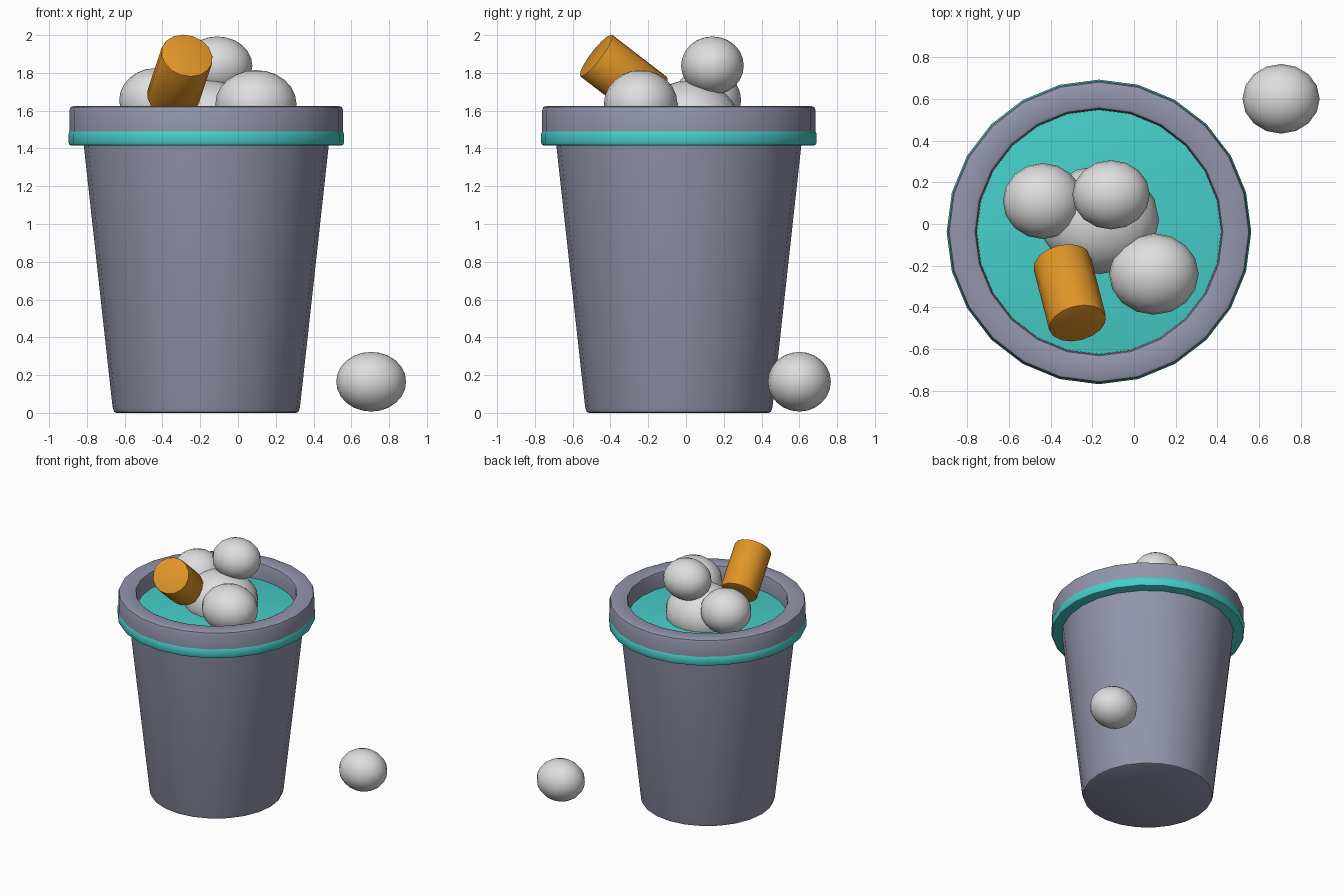
import bpy
import bmesh
import math
from mathutils import Vector

if "Cube" in bpy.data.objects:
    bpy.data.objects.remove(bpy.data.objects["Cube"])

CX, CY = -0.168, -0.038   # axis of the bin
SIDES = 24


def material(name, rgb):
    m = bpy.data.materials.new(name)
    m.diffuse_color = (*rgb, 1.0)
    m.use_nodes = True
    m.node_tree.nodes["Principled BSDF"].inputs["Base Color"].default_value = m.diffuse_color
    return m


GREY = material("slate grey", (0.29, 0.30, 0.41))
TEAL = material("teal", (0.062, 0.62, 0.59))
ORANGE = material("orange", (0.75, 0.30, 0.02))
WHITE = material("paper white", (0.73, 0.73, 0.74))


def finish(name, bm, mat, angle=35):
    bmesh.ops.recalc_face_normals(bm, faces=bm.faces[:])
    me = bpy.data.meshes.new(name)
    bm.to_mesh(me)
    bm.free()
    me.materials.append(mat)
    ob = bpy.data.objects.new(name, me)
    bpy.context.collection.objects.link(ob)
    bpy.ops.object.select_all(action='DESELECT')
    ob.select_set(True)
    bpy.context.view_layer.objects.active = ob
    bpy.ops.object.shade_smooth_by_angle(angle=math.radians(angle))
    return ob


def lathe(name, profile, mat, closed=False):
    """Turn an (r, z) profile round the bin axis; open profiles get end caps."""
    bm = bmesh.new()
    rings = []
    for r, z in profile:
        ring = []
        for i in range(SIDES):
            a = 2 * math.pi * i / SIDES
            ring.append(bm.verts.new((CX + r * math.cos(a), CY + r * math.sin(a), z)))
        rings.append(ring)
    pairs = list(zip(rings, rings[1:]))
    if closed:
        pairs.append((rings[-1], rings[0]))
    for lo, hi in pairs:
        for i in range(SIDES):
            j = (i + 1) % SIDES
            bm.faces.new((lo[i], lo[j], hi[j], hi[i]))
    if not closed:
        bm.faces.new(rings[0][::-1])
        bm.faces.new(rings[-1])
    return finish(name, bm, mat)


def ball(name, centre, radii):
    bm = bmesh.new()
    bmesh.ops.create_uvsphere(bm, u_segments=16, v_segments=12, radius=1.0)
    bmesh.ops.scale(bm, vec=radii, verts=bm.verts)
    bmesh.ops.translate(bm, vec=centre, verts=bm.verts)
    return finish(name, bm, WHITE, 60)


# tapered bin with a rounded foot
lathe("bin_body", [(0.475, 0.0), (0.488, 0.006), (0.496, 0.03), (0.65, 1.43)], GREY)

# teal plate filling the mouth and showing as a band under the rim
lathe("lid_plate", [(0.712, 1.415), (0.724, 1.419), (0.73, 1.432),
                    (0.73, 1.475), (0.724, 1.489), (0.712, 1.493)], TEAL)

# raised rim ring
lathe("rim", [(0.724, 1.485), (0.724, 1.602), (0.718, 1.619), (0.702, 1.625),
              (0.607, 1.625), (0.594, 1.619), (0.588, 1.602), (0.585, 1.485)],
      GREY, closed=True)

# crumpled balls
for name, c, r in [
    ("fallen_ball", (0.705, 0.60, 0.165), (0.185, 0.167, 0.158)),
    ("top_ball", (-0.11, 0.14, 1.838), (0.186, 0.166, 0.155)),
    ("left_ball", (-0.437, 0.11, 1.655), (0.192, 0.182, 0.17)),
    ("right_ball", (0.095, -0.24, 1.635), (0.215, 0.195, 0.18)),
    ("middle_ball", (-0.165, 0.02, 1.54), (0.285, 0.26, 0.22)),
]:
    ball(name, c, r)

# tilted can leaning out of the bin
axis = Vector((0.2, -0.78, 0.6)).normalized()
end = Vector((-0.27, -0.477, 1.893))
length = 0.38
bm = bmesh.new()
bmesh.ops.create_cone(bm, cap_ends=True, segments=16, radius1=0.14, radius2=0.14, depth=length)
rims = [e for e in bm.edges if any(len(f.verts) > 4 for f in e.link_faces)]
bmesh.ops.bevel(bm, geom=rims, offset=0.007, segments=2, affect='EDGES', profile=0.5)
can = finish("orange_can", bm, ORANGE)
can.rotation_mode = 'QUATERNION'
can.rotation_quaternion = axis.to_track_quat('Z', 'Y')
can.location = end - axis * (length / 2)
